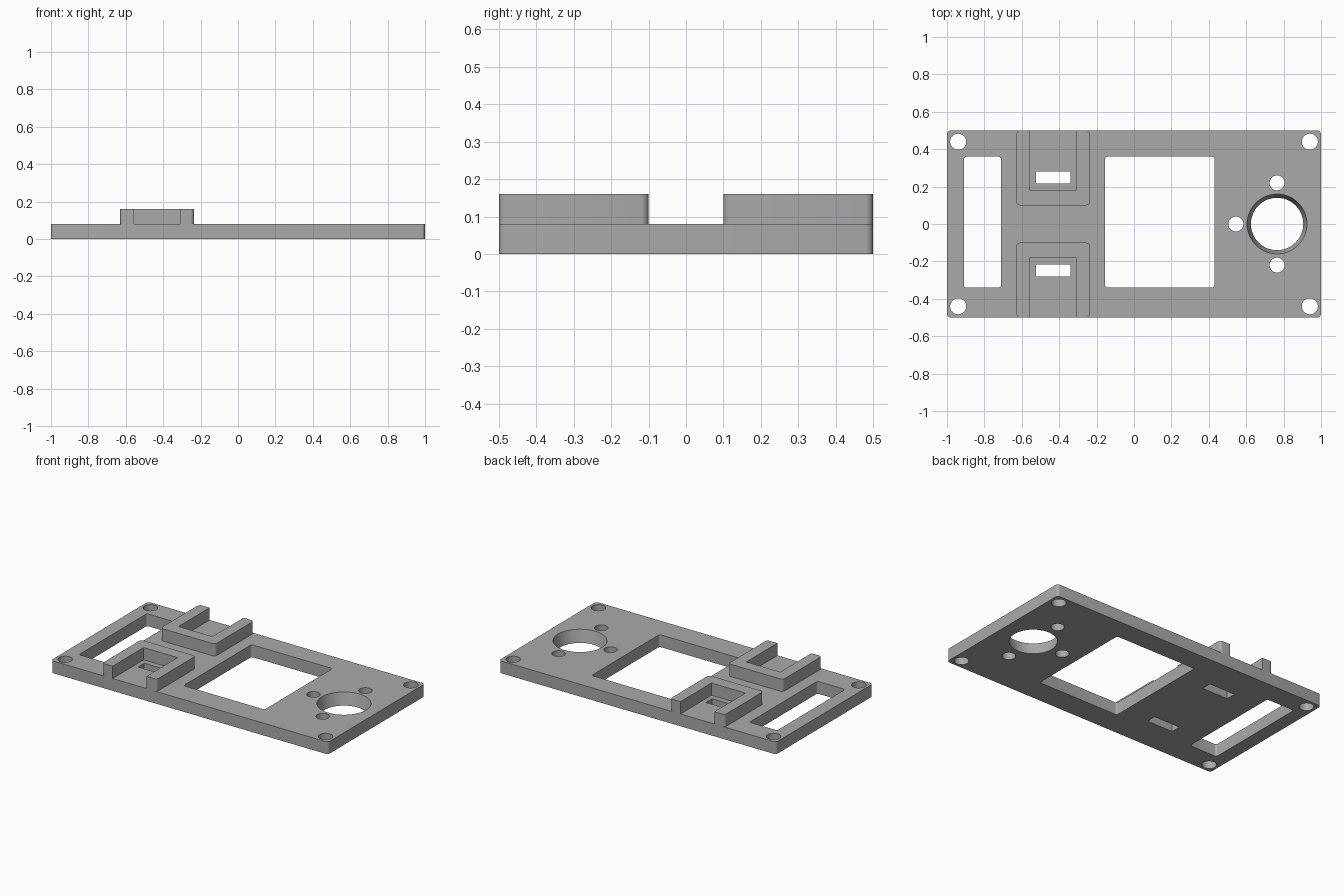
import bpy, bmesh, math

cube = bpy.data.objects.get("Cube")
if cube:
    bpy.data.objects.remove(cube, do_unlink=True)

T = 0.08          # plate thickness
TOP = 0.16        # height of the raised brackets

grey = bpy.data.materials.new("plain grey")
grey.use_nodes = True
grey.diffuse_color = (0.4, 0.4, 0.4, 1)
grey.node_tree.nodes["Principled BSDF"].inputs["Base Color"].default_value = (0.4, 0.4, 0.4, 1)


def rounded_rect(x0, x1, y0, y1, r, steps=5):
    """Outline of a rectangle with rounded corners, counter-clockwise."""
    if r == 0:
        return [(x0, y0), (x1, y0), (x1, y1), (x0, y1)]
    centres = [(x1 - r, y1 - r), (x0 + r, y1 - r), (x0 + r, y0 + r), (x1 - r, y0 + r)]
    points = []
    for quarter, (cx, cy) in enumerate(centres):
        for i in range(steps + 1):
            a = (quarter + i / steps) * math.pi / 2
            points.append((cx + r * math.cos(a), cy + r * math.sin(a)))
    return points


def circle(cx, cy, r, n=32):
    return [(cx + r * math.cos(2 * math.pi * i / n), cy + r * math.sin(2 * math.pi * i / n))
            for i in range(n)]


def prism(bm, lower, upper, z0, z1):
    """Solid between two matching outlines."""
    a = [bm.verts.new((x, y, z0)) for x, y in lower]
    b = [bm.verts.new((x, y, z1)) for x, y in upper]
    bm.faces.new(a[::-1])
    bm.faces.new(b)
    n = len(a)
    for i in range(n):
        j = (i + 1) % n
        bm.faces.new((a[i], a[j], b[j], b[i]))


def make(name, solids):
    bm = bmesh.new()
    for solid in solids:
        prism(bm, *solid)
    mesh = bpy.data.meshes.new(name)
    bm.to_mesh(mesh)
    bm.free()
    mesh.materials.append(grey)
    obj = bpy.data.objects.new(name, mesh)
    bpy.context.scene.collection.objects.link(obj)
    return obj


def cut(obj, solids):
    """Subtract the solids, bake the result and shade it."""
    cutter = make(obj.name + "_cutter", solids)
    cutter.hide_render = True
    mod = obj.modifiers.new("cut", "BOOLEAN")
    mod.operation = "DIFFERENCE"
    mod.solver = "EXACT"
    mod.object = cutter
    bpy.ops.object.select_all(action="DESELECT")
    obj.select_set(True)
    bpy.context.view_layer.objects.active = obj
    bpy.ops.object.modifier_apply(modifier=mod.name)
    bpy.data.objects.remove(cutter, do_unlink=True)
    bpy.ops.object.shade_smooth_by_angle(angle=math.radians(30))


def through(outline):
    return (outline, outline, -0.05, T + 0.05)


# Base plate and its openings
outline = rounded_rect(-1, 1, -0.5, 0.5, 0.02)
plate = make("base_plate", [(outline, outline, 0, T)])

openings = [through(rounded_rect(-0.91, -0.71, -0.34, 0.36, 0.015)),    # narrow window
            through(rounded_rect(-0.155, 0.43, -0.34, 0.36, 0.015))]    # large window
for sy in (-1, 1):
    for sx in (-1, 1):                                                  # corner screw holes
        openings.append(through(circle(sx * 0.94, sy * 0.44, 0.043)))
    y0, y1 = sorted((sy * 0.217, sy * 0.281))                           # slots in the brackets
    openings.append(through(rounded_rect(-0.525, -0.34, y0, y1, 0)))
for x, y in ((0.765, 0.22), (0.765, -0.22), (0.545, 0)):                # small holes by the dial
    openings.append(through(circle(x, y, 0.04)))

# Tapered dial hole, wider at the top
taper = (0.16 - 0.14) / T
openings.append((circle(0.765, 0, 0.14 - taper * 0.05, 64),
                 circle(0.765, 0, 0.16 + taper * 0.05, 64), -0.05, T + 0.05))
cut(plate, openings)

# U-shaped brackets, open toward the long edges
for sy, name in ((-1, "front_bracket"), (1, "back_bracket")):
    y0, y1 = sorted((sy * 0.1, sy * 0.5))
    outline = rounded_rect(-0.63, -0.235, y0, y1, 0.02)
    bracket = make(name, [(outline, outline, T, TOP)])
    y0, y1 = sorted((sy * 0.18, sy * 0.6))
    pocket = rounded_rect(-0.555, -0.31, y0, y1, 0)
    cut(bracket, [(pocket, pocket, T - 0.05, TOP + 0.05)])
